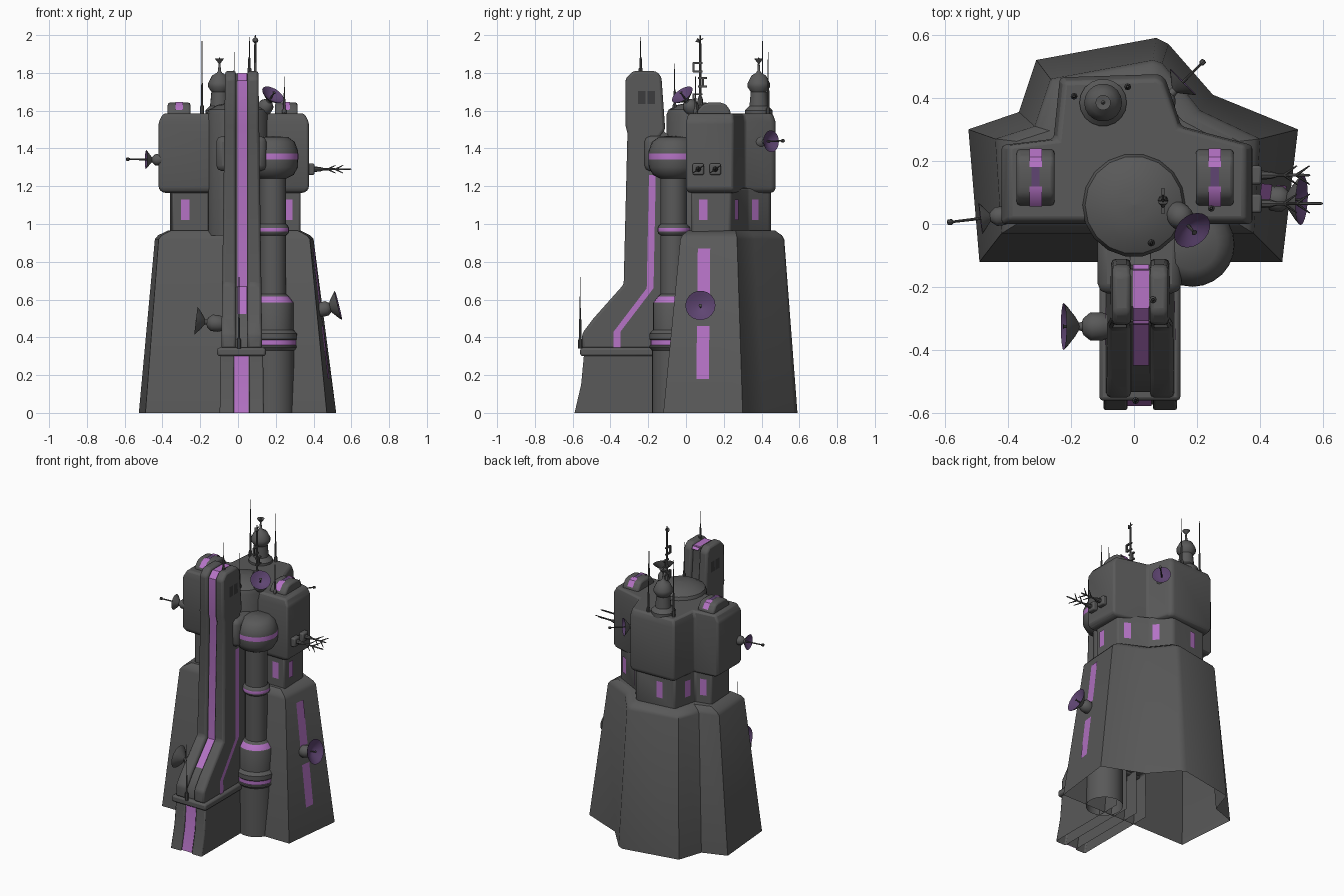
import bpy, bmesh, math
from mathutils import Vector as V

if "Cube" in bpy.data.objects:
    bpy.data.objects.remove(bpy.data.objects["Cube"])


def material(name, c):
    m = bpy.data.materials.new(name)
    m.diffuse_color = (*c, 1)
    m.use_nodes = True
    m.node_tree.nodes["Principled BSDF"].inputs["Base Color"].default_value = m.diffuse_color
    return m


GREY = material("dark grey", (0.1, 0.1, 0.1))
PURPLE = material("glowing purple", (0.46, 0.17, 0.56))
DISH = material("dish purple", (0.115, 0.06, 0.17))
DARK = material("near black grey", (0.045, 0.045, 0.047))
METAL = material("antenna grey", (0.08, 0.08, 0.08))


def make(name, verts, faces, mats=(GREY,), idx=None, bevel=0, recalc=True):
    me = bpy.data.meshes.new(name)
    me.from_pydata([tuple(v) for v in verts], [], faces)
    for m in mats:
        me.materials.append(m)
    if idx:
        for p, i in zip(me.polygons, idx):
            p.material_index = i
    if recalc:
        bm = bmesh.new()
        bm.from_mesh(me)
        bmesh.ops.recalc_face_normals(bm, faces=bm.faces)
        bm.to_mesh(me)
        bm.free()
    me.shade_smooth()
    me.set_sharp_from_angle(angle=math.radians(38))
    ob = bpy.data.objects.new(name, me)
    bpy.context.collection.objects.link(ob)
    if bevel:
        b = ob.modifiers.new("bevel", 'BEVEL')
        b.width, b.segments, b.limit_method = bevel, 2, 'ANGLE'
        b.angle_limit = math.radians(25)
    return ob


def loft(name, rings, caps=(True, True), mat=GREY, bevel=0):
    """Skin a stack of (polygon, z) rings."""
    n = len(rings[0][0])
    verts = [(x, y, z) for poly, z in rings for x, y in poly]
    faces = [(k*n+i, k*n+(i+1) % n, (k+1)*n+(i+1) % n, (k+1)*n+i)
             for k in range(len(rings)-1) for i in range(n)]
    if caps[0]:
        faces.append(tuple(range(n))[::-1])
    if caps[1]:
        faces.append(tuple(range(len(verts)-n, len(verts))))
    return make(name, verts, faces, (mat,), bevel=bevel)


def lathe(name, prof, loc, d=(0, 0, 1), segs=16, mats=(GREY,), idx=None):
    """Turn a (radius, height) profile about the axis d; idx colours each band."""
    q = V(d).to_track_quat('Z', 'Y')
    verts = [V(loc) + q @ V((max(r, 1e-4)*math.cos(a), max(r, 1e-4)*math.sin(a), h))
             for r, h in prof for a in [2*math.pi*i/segs for i in range(segs)]]
    faces, ids = [], []
    for k in range(len(prof)-1):
        for i in range(segs):
            j = (i+1) % segs
            faces.append((k*segs+i, k*segs+j, (k+1)*segs+j, (k+1)*segs+i))
            ids.append(idx[k] if idx else 0)
    return make(name, verts, faces, mats, ids, recalc=False)


def box(name, lo, hi, mat=GREY, bevel=0):
    sq = [(lo[0], lo[1]), (hi[0], lo[1]), (hi[0], hi[1]), (lo[0], hi[1])]
    return loft(name, [(sq, lo[2]), (sq, hi[2])], mat=mat, bevel=bevel)


def prism(name, prof, xa, xb, bevel=0, open_end=0):
    """Extrude a (y, z) profile across x; xa and xb give x at height z; open_end drops the last edges."""
    n = len(prof)
    verts = [(f(z), y, z) for f in (xa, xb) for y, z in prof]
    faces = [(i, (i+1) % n, n+(i+1) % n, n+i) for i in range(n-open_end)]
    faces += [tuple(range(n)), tuple(range(2*n-1, n-1, -1))]
    return make(name, verts, faces, bevel=bevel)


def ribbon(name, pts, w, out, mat=PURPLE):
    """Flat strip along pts, half width vector w, facing out."""
    verts = [V(p)+s*V(w) for p in pts for s in (-1, 1)]
    faces = [(2*i, 2*i+1, 2*i+3, 2*i+2) for i in range(len(pts)-1)]
    if (V(pts[1])-V(pts[0])).cross(V(w)).dot(V(out)) > 0:
        faces = [f[::-1] for f in faces]
    return make(name, verts, faces, (mat,), recalc=False)


# lower keep, neck and upper keep share one nine-sided plan
B0 = [(-.49, -.12), (-.525, .30), (-.365, .355), (-.31, .52), (.07, .59), (.11, .57), (.25, .41), (.52, .30), (.47, -.12)]
B1 = [(-.42, -.03), (-.44, .27), (-.315, .31), (-.265, .46), (.06, .52), (.09, .51), (.21, .36), (.40, .27), (.38, -.03)]
N = [(-.35, .03), (-.36, .235), (-.25, .26), (-.21, .42), (.05, .45), (.07, .44), (.15, .33), (.33, .235), (.33, .03)]
U = [(-.42, .0), (-.42, .25), (-.255, .27), (-.235, .465), (.08, .475), (.10, .46), (.15, .31), (.375, .25), (.375, .0)]


def shrink(poly, k):
    return [(-.02+(x+.02)*k, .22+(y-.22)*k) for x, y in poly]


loft("lower_keep", [(B0, 0), (B1, .92), (shrink(B1, .96), .94), (shrink(B1, .84), .965)], caps=(False, True))
loft("neck", [(N, .94), (N, 1.19)], bevel=.01)
loft("upper_keep", [(shrink(U, .94), 1.165), (U, 1.185), (U, 1.54), (shrink(U, .94), 1.585)], bevel=.012)

# neck windows around the sides
for i, t in ((1, .5), (2, .4), (3, .4), (5, .7), (6, .7), (7, .7), (8, .095), (8, .895)):
    a, b = V((*N[i], 0)), V((*N[(i+1) % 9], 0))
    e = (b-a).normalized()
    out = V((-e.y, e.x, 0))
    p = a.lerp(b, t) + out*.006
    ribbon("neck_window", [p+V((0, 0, 1.02)), p+V((0, 0, 1.13))], e*.022, out)


# light strips on the right wall of the lower keep
def wall(z):
    a, b = V((*B0[7], 0)).lerp(V((*B0[8], 0)), .51), V((*B1[7], 0)).lerp(V((*B1[8], 0)), .58)
    p = a.lerp(b, z/.92)
    return V((p.x+.006, p.y, z))


for z0, z1 in ((.18, .46), (.58, .87)):
    ribbon("wall_light", [wall(z0), wall(z1)], (.004, .033, 0), (1, 0, 0))

# central drum with shallow dome
lathe("central_drum", [(.165, .94), (.165, 1.58), (.155, 1.605), (.11, 1.63), (.05, 1.642), (0, 1.645)], (0, .06, 0), segs=18)

# front spine: two cheeks with a recessed lit core
spine = [(-.55, .34), (-.55, .42), (-.49, .50), (-.33, .68), (-.31, 1.48), (-.32, 1.52), (-.32, 1.77),
         (-.28, 1.81), (-.16, 1.81), (-.13, 1.78), (-.11, 1.50), (-.15, 1.45), (0, 1.42), (0, .34)]
foot = [(-.59, 0), (-.555, .15), (-.54, .31), (0, .31), (0, 0)]


def half(z):
    return .113 - .0138*z


for s in (-1, 1):
    prism("spine_cheek", spine, lambda z: .02+s*.03, lambda z: .02+s*half(z), .014)
    prism("spine_foot", foot, lambda z: .02+s*.04, lambda z: .02+s*(half(z)+.004), .008, 2)
    # side light line following the bend
    line = [(-.365, .345), (-.365, .43), (-.19, .66), (-.178, 1.26)]
    for a, b in zip(line, line[1:]):
        ribbon("spine_side_light", [(.02+s*(half(z)+.004), y, z) for y, z in (a, b)], (0, .018, 0), (s, 0, 0))
    for y in (-.235, -.185):
        ribbon("head_window", [(.02+s*.094, y, 1.635), (.02+s*.093, y, 1.705)], (0, .02, 0), (s, 0, 0), DARK)
core = [(y+.018, z-.014) for y, z in spine[:9]] + [(-.15, 1.76), (-.13, 1.5), (0, 1.4), (0, .33)]
prism("spine_core", core, lambda z: -.012, lambda z: .052)
prism("foot_core", [(-.572, 0), (-.538, .15), (-.525, .31), (0, .31), (0, 0)], lambda z: -.022, lambda z: .062, 0, 2)
path = [(-.46, .533)] + spine[3:9] + [(-.14, 1.79)]
ribbon("spine_light", [(.022, y+.012, z-.010) for y, z in path], (.025, 0, 0), (0, -1, .2))
ribbon("foot_light", [(.017, -.577, .0), (.017, -.543, .15), (.017, -.53, .30)], (.039, 0, 0), (0, -1, 0))
box("spine_ledge", (-.11, -.56, .30), (.147, -.05, .345), bevel=.012)
box("spine_brace", (-.115, -.22, 1.28), (.15, 0, 1.465), bevel=.03)

# stepped conduit beside the spine, with lit rings
lathe("conduit", [(.115, 0), (.115, .33), (.128, .345), (.128, .355), (.124, .36), (.124, .385), (.128, .39),
                  (.128, .42), (.11, .44), (.11, .58), (.108, .585), (.085, .615), (.07, .63), (.07, .94), (.082, .95),
                  (.085, .96), (.085, .98), (.08, .99), (.07, 1.0), (.07, 1.24), (.11, 1.26), (.132, 1.30),
                  (.134, 1.342), (.134, 1.372), (.132, 1.39), (.115, 1.435), (.08, 1.46), (0, 1.465)],
      (.185, -.065, 0), segs=24, mats=(GREY, PURPLE), idx=[1 if k in (4, 10, 15, 22) else 0 for k in range(27)])

# arched skylights on the two wings: bright ends, dim middle
arch = [(.055, 1.56), (.06, 1.60), (.09, 1.635), (.12, 1.643), (.18, 1.643), (.21, 1.635), (.235, 1.60), (.24, 1.56)]
for x in (-.312, .256):
    prism("skylight", arch, lambda z: x-.06, lambda z: x+.06, .012)
    line = [(x, y+(y-.15)*.05, z+.004) for y, z in arch]
    for part, w, m in ((line[1:4], .02, PURPLE), (line[3:5], .013, DISH), (line[4:7], .02, PURPLE)):
        ribbon("skylight_light", part, (w, 0, 0), (0, -.3, 1) if part[0][1] < .15 else (0, .3, 1), m)

# rear turret
lathe("rear_turret", [(.075, 1.56), (.075, 1.60), (.05, 1.625), (.043, 1.70), (.06, 1.725), (.06, 1.745),
                      (.04, 1.785), (.015, 1.80), (.008, 1.81), (.005, 1.85), (.024, 1.875), (.006, 1.872), (0, 1.885)],
      (-.098, .385, 0), segs=18)


# whip antennas
def whip(p, L):
    lathe("whip_antenna", [(.011, 0), (.011, .12*L), (.006, .15*L), (.006, .4*L), (.003, .45*L), (.002, L)],
          p, (0, 0, 1), 8, (METAL,))


for p, h in (((-.19, .405, 1.57), .40), ((-.02, .435, 1.57), .34), ((.06, -.24, 1.80), .19),
             ((.055, -.06, 1.60), .25), ((.005, -.56, .34), .38), ((.245, .05, 1.58), .20)):
    whip(p, h)

# signal mast on the drum
lathe("signal_mast", [(.018, 1.61), (.014, 1.66), (.007, 1.68), (.006, 1.95), (.003, 2.0)], (.092, .075, 0), segs=8, mats=(METAL,))
for y, z in ((.05, 1.83), (.10, 1.75), (.05, 1.665)):
    for dz in (-.022, .022):
        box("mast_arm", (.086, min(y, .075)-.012, z+dz-.005), (.098, max(y, .075)+.012, z+dz+.005), METAL)
    box("mast_panel", (.086, y-.016, z-.025), (.098, y-.004, z+.025), METAL)
lathe("mast_vane", [(0, 0), (.016, .02), (.003, .022), (.003, .045)], (.092, .05, 1.965), (0, 1, .4), 10, (METAL,))


# dish antennas: mount, stem, grey shell and purple bowl
def dish(p, d, r, reach, ball, spike):
    d = V(d).normalized()
    lathe("dish_mount", [(ball*.8, -ball), (ball, -ball*.4), (ball, ball*.4), (ball*.6, ball*.9), (.014, ball), (.012, reach-r*.5)],
          p, d, 14)
    lathe("dish", [(.012, -r*.6), (r*.45, -r*.42), (r*.85, -r*.1), (r, r*.05), (r*.8, -r*.07), (r*.4, -r*.33), (0, -r*.42)],
          V(p)+d*reach, d, 18, (GREY, DISH), [0, 0, 0, 1, 1, 1])
    lathe("dish_feed", [(.005, -r*.4), (.004, spike*.8), (.009, spike*.85), (.009, spike*.97), (0, spike)],
          V(p)+d*reach, d, 8, (METAL,))


dish((-.425, .025, 1.34), (-1, -.12, .02), .05, .06, .03, .11)
dish((-.12, -.325, .475), (-1, 0, .12), .075, .10, .045, .005)
dish((.455, .08, .55), (1, -.05, .25), .08, .075, .04, .005)
dish((.145, .025, 1.62), (.4, -.45, .65), .064, .085, .04, .02)
dish((.09, .385, 1.435), (.7, .7, .03), .058, .09, .04, .10)

# directional antennas on the right wing
for y, L in ((.155, .17), (.065, .21)):
    box("aerial_mount", (.37, y-.03, 1.26), (.405, y+.03, 1.32), bevel=.008)
    lathe("aerial_boom", [(.016, 0), (.012, .05), (.006, .07), (.004, L), (0, L+.005)], (.385, y, 1.29), (1, 0, 0), 8, (METAL,))
    for k in (.09, .13):
        for s in (-1, 1):
            lathe("aerial_prong", [(.005, 0), (.002, .055)], (.385+k, y, 1.29), (.7, s*.5, s*.35), 6, (METAL,))
